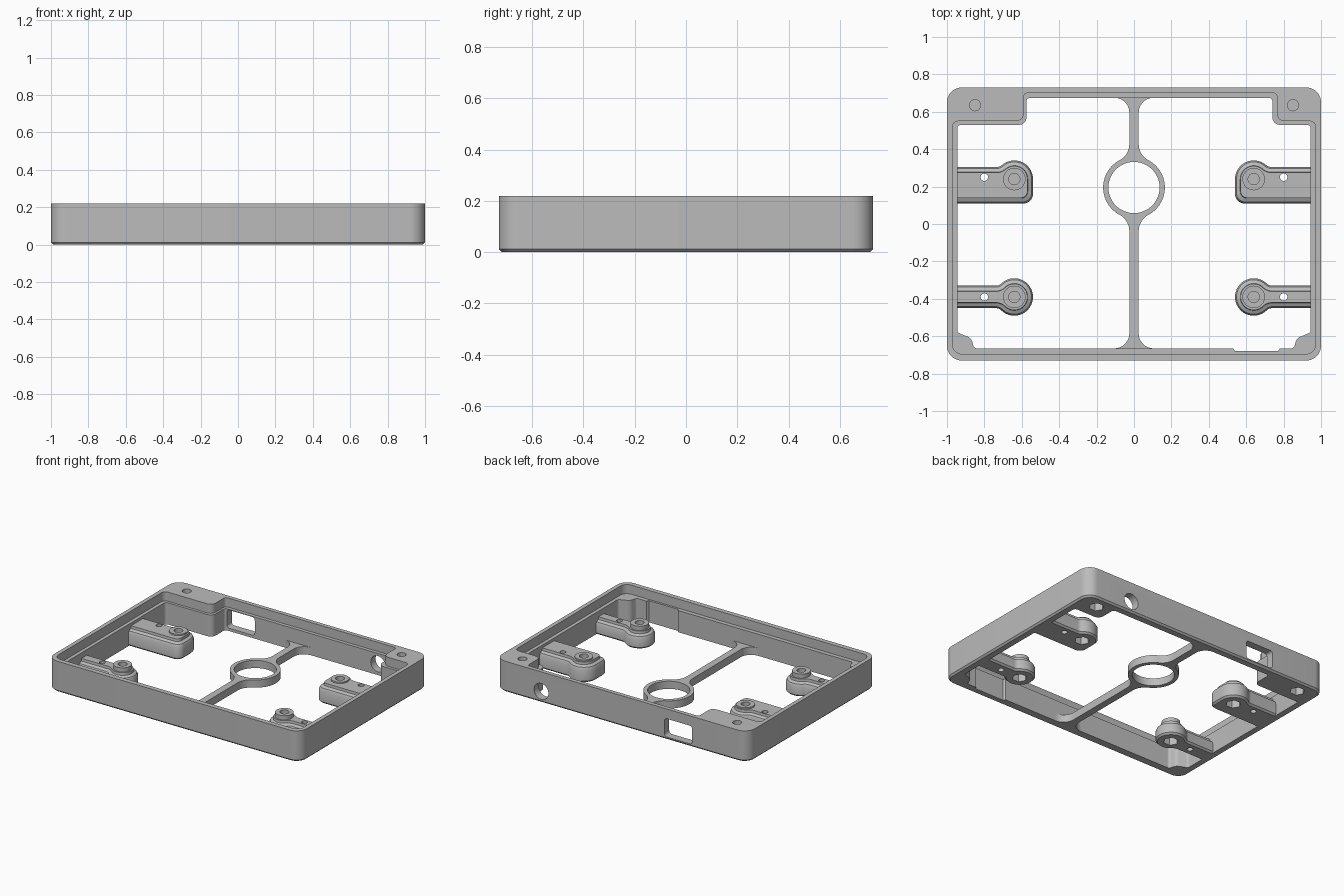
import bpy, bmesh
from math import pi, sin, cos, tan, acos, asin, sqrt, radians
from mathutils import Vector, Matrix

cube = bpy.data.objects.get("Cube")
if cube:
    bpy.data.objects.remove(cube, do_unlink=True)

grey = bpy.data.materials.new("matte_grey")
grey.use_nodes = True
COLOR = (0.5, 0.5, 0.5, 1)
grey.diffuse_color = COLOR
grey.node_tree.nodes["Principled BSDF"].inputs["Base Color"].default_value = COLOR


def arc(cx, cy, r, a0, a1, n=16):
    """Points on an arc, angles in radians."""
    return [(cx + r * cos(a0 + (a1 - a0) * i / n), cy + r * sin(a0 + (a1 - a0) * i / n))
            for i in range(n + 1)]


def rounded(corners, n=6):
    """Closed outline from (x, y, radius) corners."""
    out = []
    for i, (x, y, r) in enumerate(corners):
        p = Vector((x, y))
        if r == 0:
            out.append((x, y))
            continue
        a = (Vector(corners[i - 1][:2]) - p).normalized()
        b = (Vector(corners[(i + 1) % len(corners)][:2]) - p).normalized()
        half = acos(max(-1, min(1, a.dot(b)))) / 2
        centre = p + (a + b).normalized() * (r / sin(half))
        start = p + a * (r / tan(half)) - centre
        end = p + b * (r / tan(half)) - centre
        sweep = start.angle_signed(end)
        for k in range(n + 1):
            t = -sweep * k / n
            out.append((centre.x + start.x * cos(t) - start.y * sin(t),
                        centre.y + start.x * sin(t) + start.y * cos(t)))
    return out


def loft(name, layers):
    """Solid through matching outlines, each given as (points, z)."""
    bm = bmesh.new()
    rings = [[bm.verts.new((x, y, z)) for x, y in pts] for pts, z in layers]
    n = len(rings[0])
    for lo, hi in zip(rings, rings[1:]):
        for i in range(n):
            j = (i + 1) % n
            bm.faces.new((lo[i], lo[j], hi[j], hi[i]))
    bm.faces.new(rings[0][::-1])
    bm.faces.new(rings[-1])
    bmesh.ops.recalc_face_normals(bm, faces=bm.faces)
    mesh = bpy.data.meshes.new(name)
    bm.to_mesh(mesh)
    bm.free()
    mesh.materials.append(grey)
    obj = bpy.data.objects.new(name, mesh)
    bpy.context.collection.objects.link(obj)
    return obj


def prism(name, pts, z0, z1):
    return loft(name, [(pts, z0), (pts, z1)])


def disc(name, x, y, r, z0, z1, sides=32):
    return prism(name, arc(x, y, r, 0, 2 * pi, sides)[:-1], z0, z1)


def combine(obj, other, operation="DIFFERENCE"):
    other.hide_render = True
    bpy.context.view_layer.objects.active = obj
    mod = obj.modifiers.new(operation.lower(), "BOOLEAN")
    mod.operation, mod.object, mod.solver = operation, other, "EXACT"
    bpy.ops.object.modifier_apply(modifier=mod.name)
    bpy.data.objects.remove(other, do_unlink=True)


def finish(obj):
    bpy.ops.object.select_all(action="DESELECT")
    obj.select_set(True)
    bpy.context.view_layer.objects.active = obj
    bpy.ops.object.shade_smooth_by_angle(angle=radians(30))


def screw_hole(obj, x, y, top):
    """Blind round hole above a hexagonal nut pocket."""
    combine(obj, disc("screw_cutter", x, y, 0.03, 0.1, top + 0.1, 24))
    combine(obj, disc("nut_cutter", x, y, 0.05, -0.1, 0.09, 6))


# Outer frame with a chamfered foot
def frame_outline(d):
    x, y, r = 1 - d, 0.73 - d, 0.08 - d
    return rounded([(-x, -y, r), (x, -y, r), (x, y, r), (-x, y, r)], 10)


frame = loft("frame", [(frame_outline(0.012), 0), (frame_outline(0), 0.012), (frame_outline(0), 0.22)])

# Lower opening, with front corner lugs, a front relief and rear corner blocks
opening = [(-0.855, -0.665, 0.02), (0.53, -0.665, 0), (0.54, -0.68, 0), (0.77, -0.68, 0),
           (0.78, -0.665, 0), (0.855, -0.665, 0.02), (0.87, -0.61, 0.04), (0.945, -0.58, 0.02),
           (0.945, 0.53, 0.02), (0.74, 0.53, 0.04), (0.74, 0.675, 0.02),
           (-0.575, 0.675, 0.02), (-0.575, 0.53, 0.04), (-0.945, 0.53, 0.02), (-0.945, -0.58, 0.02),
           (-0.87, -0.61, 0.04)]
combine(frame, prism("opening_cutter", rounded(opening), -0.1, 0.3))

# Wider lid recess above the ledge
recess = [(-0.97, -0.695, 0.05), (0.97, -0.695, 0.05), (0.97, 0.55, 0.03), (0.765, 0.55, 0.04),
          (0.765, 0.7, 0.02), (-0.59, 0.7, 0.02), (-0.59, 0.55, 0.04), (-0.97, 0.55, 0.03)]
combine(frame, prism("recess_cutter", rounded(recess), 0.155, 0.3))

# Rear ports: a rounded rectangle and a round socket
port = prism("port_cutter", rounded([(-0.56, 0.02, 0.02), (-0.34, 0.02, 0.02),
                                     (-0.34, 0.15, 0.02), (-0.56, 0.15, 0.02)]), 0.6, 0.8)
socket = disc("socket_cutter", 0.635, 0.08, 0.057, 0.6, 0.8)
for cutter in (port, socket):
    cutter.data.transform(Matrix(((1, 0, 0, 0), (0, 0, 1, 0), (0, 1, 0, 0), (0, 0, 0, 1))))
    cutter.data.flip_normals()
    combine(frame, cutter)
for side in (-1, 1):
    screw_hole(frame, side * 0.85, 0.635, 0.22)
finish(frame)

# Centre bar flaring into a ring and into both walls
RING_Y, RING_R, HALF, FILLET = 0.195, 0.165, 0.025, 0.1
reach = sqrt((RING_R + FILLET) ** 2 - (HALF + FILLET) ** 2)
lean = asin((HALF + FILLET) / (RING_R + FILLET))
FLARE = 0.08
right = [(HALF + FLARE, -0.68)] + arc(HALF + FLARE, -0.665 + FLARE, FLARE, -pi / 2, -pi, 10)
right += arc(HALF + FILLET, RING_Y - reach, FILLET, pi, pi / 2 + lean, 10)
right += arc(0, RING_Y, RING_R, lean - pi / 2, pi / 2 - lean, 32)[1:-1]
right += arc(HALF + FILLET, RING_Y + reach, FILLET, -pi / 2 - lean, -pi, 10)
right += arc(HALF + FLARE, 0.675 - FLARE, FLARE, pi, pi / 2, 10) + [(HALF + FLARE, 0.69)]
bar = prism("centre_bar", right + [(-x, y) for x, y in reversed(right)], 0, 0.055)
combine(bar, disc("ring_cutter", 0, RING_Y, 0.137, -0.1, 0.2, 48))
finish(bar)


# Mounting arms, outlined from the wall to the rounded end
def neck(w, r, f):
    """Fillet between a straight edge at height w and the end circle."""
    run = sqrt((r + f) ** 2 - (w + f) ** 2)
    a = asin((w + f) / (r + f))
    return arc(-run, w + f, f, -pi / 2, -a, 6), pi - a


def arm_outline(side, cy, wide, d):
    r, root, f = 0.1 - d, -0.32, 0.04 + d
    upper, a = neck((0.065 if wide else 0.06) - d, r, f)
    if wide:
        corner = 0.05 - d / 2
        pts = [(root, upper[0][1])] + upper + arc(0, 0, r, a, 0, 24)[1:]
        pts += arc(r - corner, -0.13 + d + corner, corner, 0, -pi / 2, 8)
        pts += [(root, -0.13 + d)]
    else:
        pts = [(root, upper[0][1])] + upper + arc(0, 0, r, a, -a, 32)[1:-1]
        pts += [(x, -y) for x, y in reversed(upper)] + [(root, -upper[0][1])]
    return [(-side * (x - 0.64), y + cy) for x, y in pts]


for side, label in ((-1, "right"), (1, "left")):
    for cy, wide, place, top in ((0.24, True, "rear", 0.135), (-0.39, False, "front", 0.115)):
        profile = ((0.012, 0), (0, 0.012), (0, top - 0.045), (0.008, top - 0.028), (0.028, top - 0.018),
                   (0.03, top))
        arm = loft(f"{place}_{label}_arm",
                   [(arm_outline(-side, cy, wide, d), z) for d, z in profile])
        # pts are mirrored so each arm grows from its own wall
        arm.data.transform(Matrix.Scale(-1, 4, (1, 0, 0)))
        arm.data.flip_normals()
        combine(arm, disc("boss", side * 0.64, cy, 0.06, 0.05, 0.145), "UNION")
        screw_hole(arm, side * 0.64, cy, 0.145)
        combine(arm, disc("pin_cutter", side * 0.8, cy + (0.01 if wide else 0), 0.02, -0.1, 0.3, 20))
        finish(arm)
